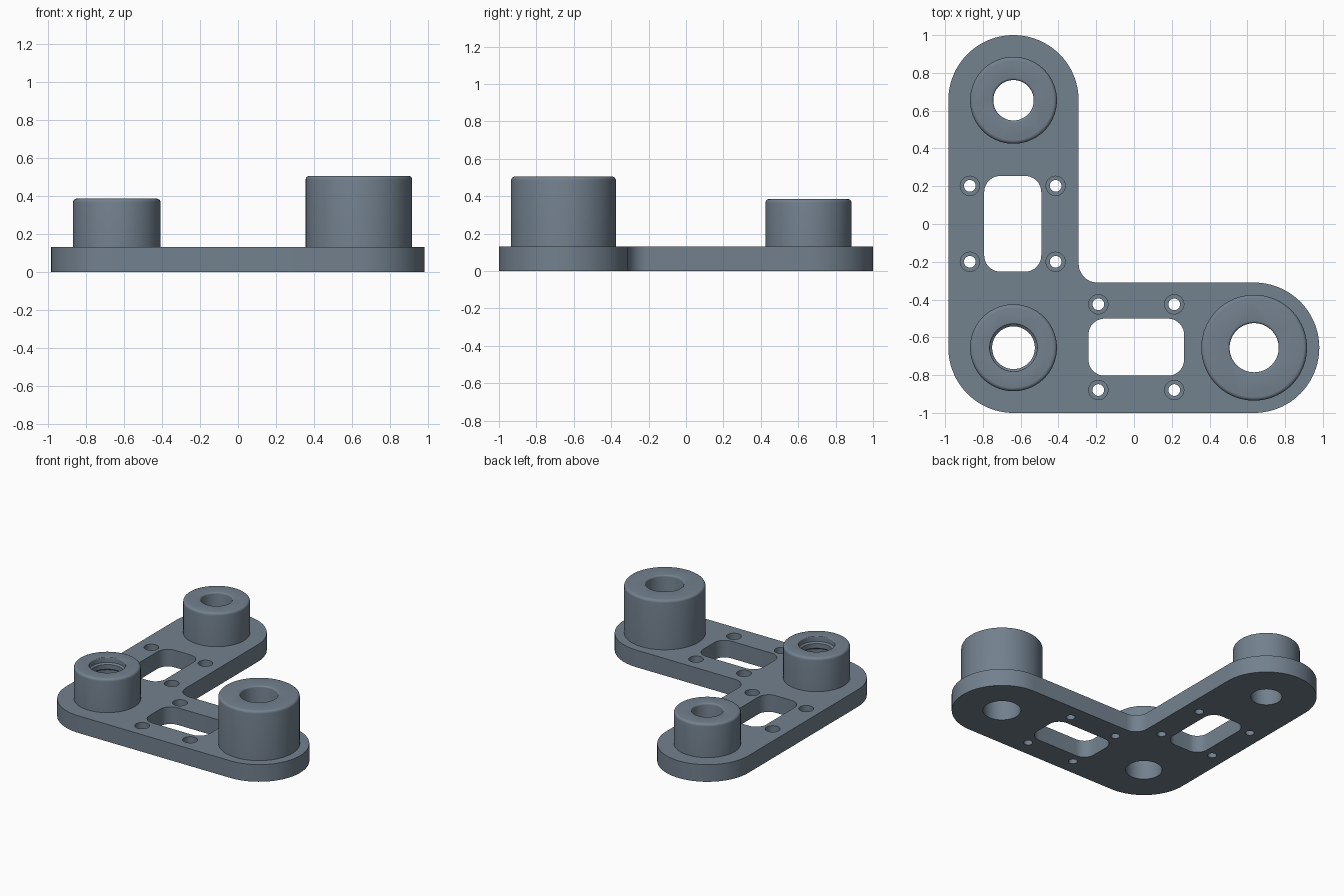
import bpy, bmesh, math

if "Cube" in bpy.data.objects:
    bpy.data.objects.remove(bpy.data.objects["Cube"])

SEG = 96
PLATE_H = 0.13
R_END = 0.345
# pad centres of the L-shaped plate
BACK, CORNER, RIGHT = (-0.638, 0.655), (-0.638, -0.655), (0.636, -0.655)

steel = bpy.data.materials.new("slate grey")
steel.diffuse_color = (0.17, 0.218, 0.27, 1)
steel.use_nodes = True
steel.node_tree.nodes["Principled BSDF"].inputs["Base Color"].default_value = steel.diffuse_color


def make_object(name, bm):
    bmesh.ops.recalc_face_normals(bm, faces=bm.faces)
    mesh = bpy.data.meshes.new(name)
    bm.to_mesh(mesh)
    bm.free()
    mesh.materials.append(steel)
    ob = bpy.data.objects.new(name, mesh)
    bpy.context.collection.objects.link(ob)
    return ob


def arc(c, r, a0, a1, n):
    return [(c[0] + r * math.cos(math.radians(a0 + (a1 - a0) * i / n)),
             c[1] + r * math.sin(math.radians(a0 + (a1 - a0) * i / n)))
            for i in range(n + 1)]


def prism(name, outline, z0, z1):
    bm = bmesh.new()
    low = [bm.verts.new((x, y, z0)) for x, y in outline]
    top = [bm.verts.new((x, y, z1)) for x, y in outline]
    bm.faces.new(low)
    bm.faces.new(top)
    for i in range(len(low)):
        j = (i + 1) % len(low)
        bm.faces.new((low[i], low[j], top[j], top[i]))
    return make_object(name, bm)


def lathe(name, centre, profile, seg=SEG):
    """Capped solid of revolution from (radius, z) points, bottom to top."""
    bm = bmesh.new()
    rings = [[bm.verts.new((centre[0] + r * math.cos(2 * math.pi * k / seg),
                            centre[1] + r * math.sin(2 * math.pi * k / seg), z))
              for k in range(seg)] for r, z in profile]
    bm.faces.new(rings[0])
    bm.faces.new(rings[-1])
    for a, b in zip(rings, rings[1:]):
        for i in range(seg):
            j = (i + 1) % seg
            bm.faces.new((a[i], a[j], b[j], b[i]))
    return make_object(name, bm)


def combine(target, tool, operation):
    mod = target.modifiers.new("bool", 'BOOLEAN')
    mod.operation, mod.solver, mod.object = operation, 'EXACT', tool
    bpy.context.view_layer.objects.active = target
    bpy.ops.object.modifier_apply(modifier=mod.name)
    bpy.data.objects.remove(tool)


# L-shaped base plate with round ends and an inner corner fillet
ix, iy = CORNER[0] + R_END + 0.1, CORNER[1] + R_END + 0.1
outline = (arc(CORNER, R_END, 180, 270, 24) + arc(RIGHT, R_END, -90, 90, 48)
           + arc((ix, iy), 0.1, 270, 180, 12) + arc(BACK, R_END, 0, 180, 48))
bracket = prism("bracket", outline, 0, PLATE_H)

# Bosses with rounded top rims
for c, r, top in ((BACK, 0.23, 0.385), (CORNER, 0.23, 0.385), (RIGHT, 0.28, 0.505)):
    f = 0.02
    rim = arc((r - f, top - f), f, 0, 90, 5)
    combine(bracket, lathe("boss", c, [(r, 0.06)] + rim), 'UNION')


# Bores with softened mouths; the corner bore has an inner retaining lip
def mouth(r, top, f=0.012):
    return arc((r + f, top - f), f, 180, 90, 4) + [(r + f, top + 0.05)]


lip = [(0.125, -0.1), (0.125, 0.29), (0.113, 0.30), (0.113, 0.335), (0.125, 0.345)]
for c, profile in ((BACK, [(0.107, -0.1)] + mouth(0.107, 0.385)),
                   (CORNER, lip + mouth(0.125, 0.385, 0.006)),
                   (RIGHT, [(0.13, -0.1)] + mouth(0.13, 0.505))):
    combine(bracket, lathe("bore_cutter", c, profile), 'DIFFERENCE')

# Rounded window and four counterbored screw holes in each arm
for cx, cy, hx, hy in ((-0.642, 0.001, 0.151, 0.253), (0.012, -0.652, 0.253, 0.151)):
    rc = 0.085
    window = []
    for sx, sy, a in ((1, 1, 0), (-1, 1, 90), (-1, -1, 180), (1, -1, 270)):
        window += arc((cx + sx * (hx - rc), cy + sy * (hy - rc)), rc, a, a + 90, 10)
    combine(bracket, prism("window_cutter", window, -0.1, 0.3), 'DIFFERENCE')
    dx, dy = (0.227, 0.201) if hy > hx else (0.201, 0.227)
    for sx in (-1, 1):
        for sy in (-1, 1):
            screw = lathe("screw_cutter", (cx + sx * dx, cy + sy * dy),
                          [(0.031, -0.1), (0.031, 0.065), (0.051, 0.065), (0.051, 0.2)], 32)
            combine(bracket, screw, 'DIFFERENCE')

# Smooth shading with crisp edges
bpy.ops.object.select_all(action='DESELECT')
bracket.select_set(True)
bpy.context.view_layer.objects.active = bracket
bpy.ops.object.shade_smooth_by_angle(angle=math.radians(30))
